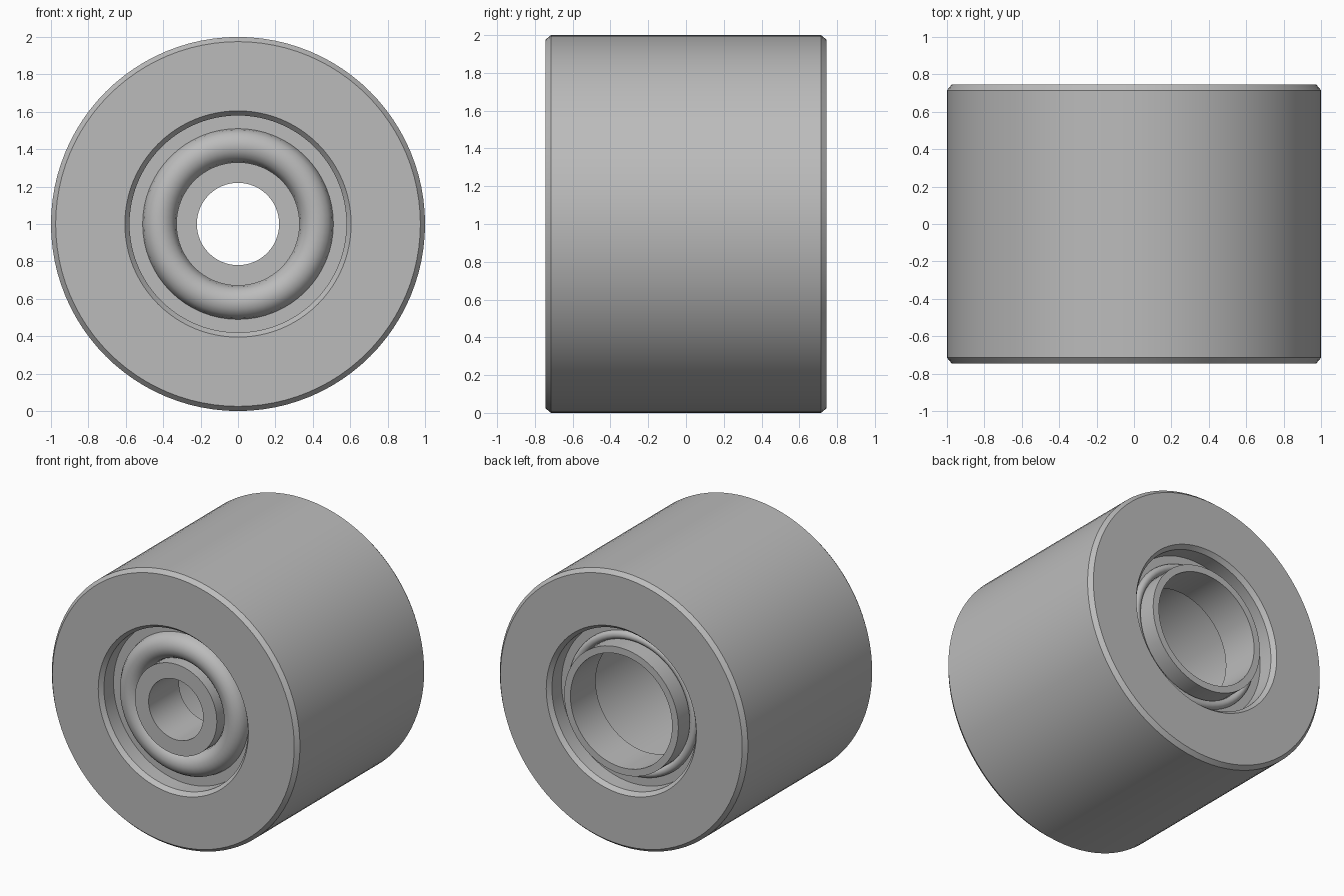
import bpy, bmesh, math

cube = bpy.data.objects.get("Cube")
if cube:
    bpy.data.objects.remove(cube)

grey = bpy.data.materials.new("neutral grey")
colour = (0.5, 0.5, 0.5, 1)
grey.diffuse_color = colour
grey.use_nodes = True
grey.node_tree.nodes["Principled BSDF"].inputs["Base Color"].default_value = colour

HALF = 0.745      # half the roller width
FLOOR = 0.14      # depth of the recess at each end


def lathe(name, profile, steps=64):
    """Spin a closed (radius, y) profile about the horizontal axle."""
    bm = bmesh.new()
    rings = []
    for i in range(steps):
        a = math.tau * i / steps
        rings.append([bm.verts.new((r * math.cos(a), y, 1 + r * math.sin(a)))
                      for r, y in profile])
    n = len(profile)
    for i in range(steps):
        a, b = rings[i], rings[(i + 1) % steps]
        for j in range(n):
            k = (j + 1) % n
            bm.faces.new((a[j], a[k], b[k], b[j]))
    bmesh.ops.recalc_face_normals(bm, faces=bm.faces)
    mesh = bpy.data.meshes.new(name)
    bm.to_mesh(mesh)
    bm.free()
    mesh.materials.append(grey)
    obj = bpy.data.objects.new(name, mesh)
    bpy.context.collection.objects.link(obj)
    bpy.ops.object.select_all(action="DESELECT")
    obj.select_set(True)
    bpy.context.view_layer.objects.active = obj
    bpy.ops.object.shade_smooth_by_angle(angle=math.radians(30))


def bulge(outer, inner, count=8):
    """Half-round bead rising out of the recess floor, as (radius, depth)."""
    mid, rad = (outer + inner) / 2, (outer - inner) / 2
    return [(mid + rad * math.cos(math.pi * i / count),
             FLOOR - rad * math.sin(math.pi * i / count)) for i in range(count + 1)]


def insert(name, side, bead, hub, bore, hub_depth, length):
    """Recessed end piece: flat flange, round bead and a raised tubular hub."""
    pts = [(0.585, FLOOR)] + bulge(*bead)
    pts += [(hub, hub_depth), (bore, hub_depth), (bore, length), (0.585, length)]
    lathe(name, [(r, side * (HALF - d)) for r, d in pts])


# Thick outer sleeve with chamfered rims
edge = [(0.58, HALF - 0.03), (0.605, HALF), (0.975, HALF), (1, HALF - 0.03)]
lathe("roller_sleeve", edge + [(r, -y) for r, y in reversed(edge)], 96)

# Narrow bore at the front, wide bore at the back
insert("front_bearing", -1, (0.51, 0.33), 0.33, 0.22, 0.03, 0.38)
insert("back_bearing", 1, (0.52, 0.46), 0.46, 0.41, 0.0, 0.29)
